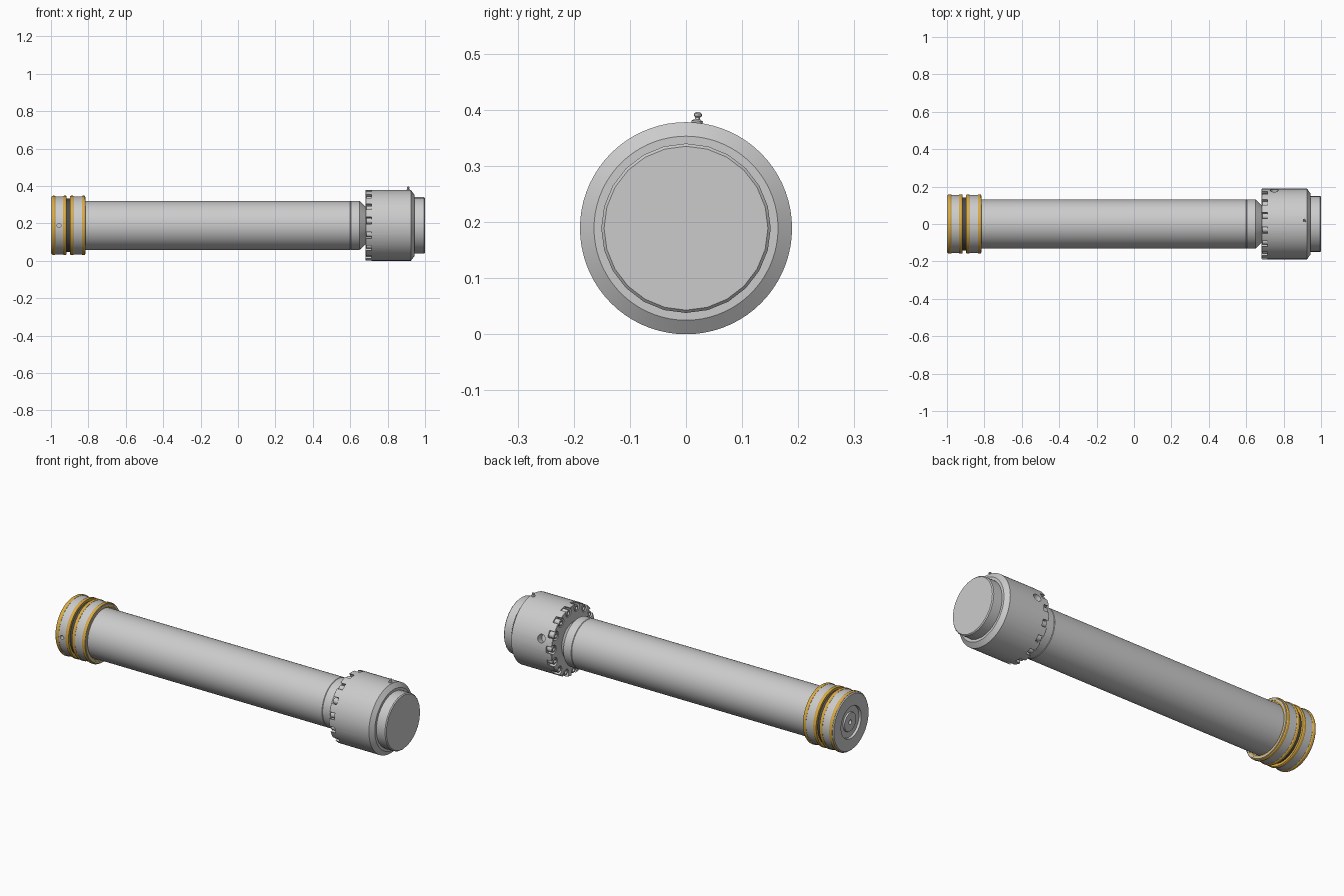
import bpy, bmesh
from math import sin, cos, pi, radians
from mathutils import Vector, Matrix

if "Cube" in bpy.data.objects:
    bpy.data.objects.remove(bpy.data.objects["Cube"])

CZ = 0.189                      # height of the long axis
BOLTS = 15
BOLT_ANGLES = [radians(4 + 360 / BOLTS * i) for i in range(BOLTS)]


def material(name, rgb):
    m = bpy.data.materials.new(name)
    m.diffuse_color = (*rgb, 1)
    m.use_nodes = True
    m.node_tree.nodes["Principled BSDF"].inputs["Base Color"].default_value = m.diffuse_color
    return m


def finish(ob, mat=None):
    if mat:
        ob.data.materials.append(mat)
    bpy.ops.object.select_all(action='DESELECT')
    ob.select_set(True)
    bpy.context.view_layer.objects.active = ob
    bpy.ops.object.shade_smooth_by_angle(angle=radians(30))
    return ob


def add_lathe(bm, profile, n, mtx):
    """Revolve (along, radius) points round local x; radius 0 ends close the shape."""
    rings = []
    for x, r in profile:
        if r == 0:
            rings.append([bm.verts.new(mtx @ Vector((x, 0, 0)))])
        else:
            rings.append([bm.verts.new(mtx @ Vector((x, r * cos(2 * pi * i / n), r * sin(2 * pi * i / n))))
                          for i in range(n)])
    for a, b in zip(rings, rings[1:]):
        for i in range(n):
            j = (i + 1) % n
            loop = [a[i % len(a)], a[j % len(a)], b[j % len(b)], b[i % len(b)]]
            bm.faces.new(list(dict.fromkeys(loop)))


def lathe(name, profile, n=72, mats=None, mat=None):
    """One object made of copies of a lathed profile at each matrix."""
    bm = bmesh.new()
    for m in mats or [Matrix.Translation((0, 0, CZ))]:
        add_lathe(bm, profile, n, m)
    bmesh.ops.recalc_face_normals(bm, faces=bm.faces)
    me = bpy.data.meshes.new(name)
    bm.to_mesh(me)
    bm.free()
    ob = bpy.data.objects.new(name, me)
    bpy.context.collection.objects.link(ob)
    return finish(ob, mat)


def cut(ob, cutter):
    mod = ob.modifiers.new("cut", 'BOOLEAN')
    mod.operation, mod.object, mod.solver = 'DIFFERENCE', cutter, 'EXACT'
    cutter.hide_render = True
    bpy.context.view_layer.objects.active = ob
    bpy.ops.object.modifier_apply(modifier=mod.name)
    bpy.data.objects.remove(cutter)
    finish(ob)


def radial(x, ang):
    """Matrix with local x pointing outward from the axis at angle ang from +y."""
    return (Matrix.Translation((x, 0, CZ)) @ Matrix.Rotation(ang, 4, 'X')
            @ Matrix.Rotation(pi / 2, 4, 'Z'))


gold = material("seal_gold", (0.72, 0.42, 0.06))
dark = material("seal_dark", (0.07, 0.07, 0.07))

# Rod with chamfered neck running into the gland
lathe("rod", [(-0.84, 0), (-0.84, 0.131), (0.60, 0.131), (0.602, 0.129), (0.604, 0.131),
              (0.65, 0.131), (0.685, 0.098), (0.70, 0.098), (0.70, 0)])

# Piston with end-face rings, seal grooves and a recess round the rod
piston = lathe("piston", [
    (-0.97, 0), (-0.97, 0.012), (-0.995, 0.012), (-0.995, 0.05), (-0.987, 0.052), (-0.987, 0.085),
    (-1.0, 0.087), (-1.0, 0.15), (-0.995, 0.155), (-0.932, 0.155), (-0.932, 0.135), (-0.882, 0.135),
    (-0.882, 0.155), (-0.82, 0.155), (-0.815, 0.151), (-0.815, 0.143), (-0.835, 0.141),
    (-0.835, 0.12), (-0.84, 0)])
cut(piston, lathe("piston_hole_cutter", [(0.12, 0), (0.12, 0.011), (0.2, 0.011), (0.2, 0)], 20,
                  [radial(-0.957, pi)]))

# Gold wear rings and the pair of seals flanking the dark centre groove
for name, x, w in (("wear_ring_outer", -0.985, 0.018), ("seal_left", -0.926, 0.018),
                   ("seal_right", -0.888, 0.018), ("wear_ring_inner", -0.826, 0.018)):
    h = w / 2
    lathe(name, [(x - h, 0.134), (x - h, 0.156), (x - h * 0.5, 0.159), (x + h * 0.5, 0.159),
                 (x + h, 0.156), (x + h, 0.134)], mat=gold)
lathe("groove_band", [(-0.917, 0.134), (-0.917, 0.143), (-0.897, 0.143), (-0.897, 0.134)], mat=dark)

# Gland head, castellated by bolt pockets, with a side port
gland = lathe("gland", [(0.682, 0), (0.682, 0.187), (0.684, 0.189), (0.925, 0.189), (0.943, 0.164),
                        (0.943, 0)])
pockets = [Matrix.Translation((0, 0.172 * cos(a), CZ + 0.172 * sin(a))) for a in BOLT_ANGLES]
cut(gland, lathe("pocket_cutter", [(0.66, 0), (0.66, 0.024), (0.715, 0.024), (0.715, 0)], 24, pockets))
cut(gland, lathe("port_cutter", [(0.15, 0), (0.15, 0.022), (0.22, 0.022), (0.22, 0)], 24,
                 [radial(0.75, radians(18))]))

# Socket head bolts sitting in the pockets
seats = [Matrix.Translation((0, 0.166 * cos(a), CZ + 0.166 * sin(a))) for a in BOLT_ANGLES]
lathe("gland_bolts", [(0.70, 0), (0.70, 0.009), (0.684, 0.009), (0.684, 0.015), (0.686, 0.017),
                      (0.716, 0.017), (0.716, 0)], 18, seats)

# End cap
lathe("end_cap", [(0.935, 0), (0.935, 0.151), (0.995, 0.151), (1.0, 0.146), (1.0, 0)], 24)

# Grease nipple on the gland shoulder
lathe("grease_nipple", [(0.175, 0), (0.175, 0.010), (0.192, 0.010), (0.195, 0.005), (0.198, 0.004),
                        (0.201, 0.007), (0.205, 0.007), (0.208, 0.003), (0.208, 0)], 12,
      [radial(0.91, radians(84))])
